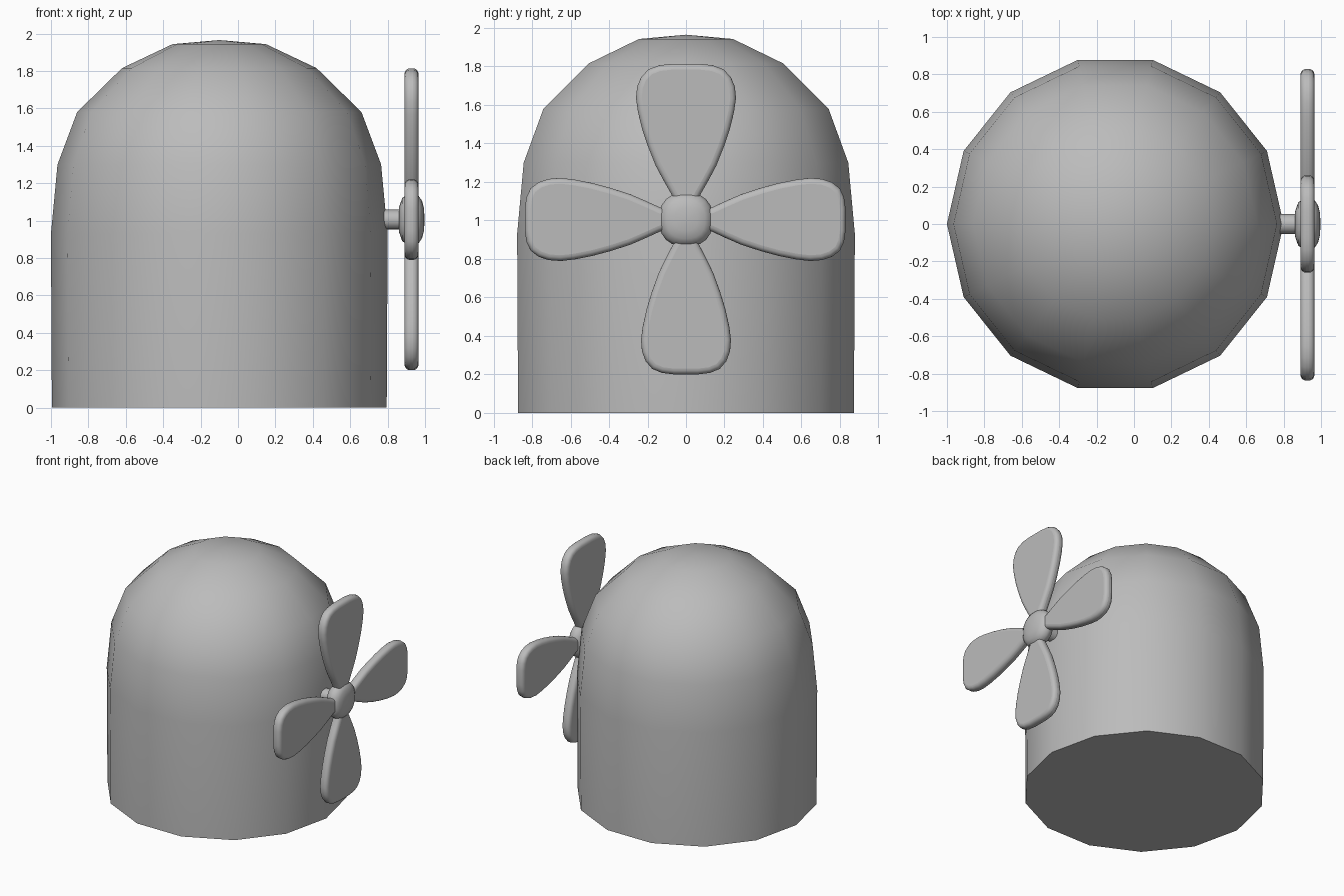
import bpy, bmesh, math
from mathutils import Matrix, Vector

cube = bpy.data.objects.get("Cube")
if cube:
    bpy.data.objects.remove(cube, do_unlink=True)

grey = bpy.data.materials.new("plain_grey")
grey.use_nodes = True
GREY = (0.5, 0.5, 0.5, 1)
grey.diffuse_color = GREY
grey.node_tree.nodes["Principled BSDF"].inputs["Base Color"].default_value = GREY


def finish(bm, name, bevel=0, angle=50):
    """Turn a bmesh into a smooth-shaded grey object."""
    bmesh.ops.recalc_face_normals(bm, faces=bm.faces)
    mesh = bpy.data.meshes.new(name)
    bm.to_mesh(mesh)
    bm.free()
    obj = bpy.data.objects.new(name, mesh)
    bpy.context.collection.objects.link(obj)
    mesh.materials.append(grey)
    if bevel:
        mod = obj.modifiers.new("rounded_rim", 'BEVEL')
        mod.width = bevel
        mod.segments = 4
        mod.limit_method = 'ANGLE'
        mod.angle_limit = math.radians(60)
    bpy.ops.object.select_all(action='DESELECT')
    obj.select_set(True)
    bpy.context.view_layer.objects.active = obj
    bpy.ops.object.shade_smooth_by_angle(angle=math.radians(angle))
    return obj


def lathe(name, profile, sides, matrix, power=2.0):
    """Revolve (radius, height) pairs; power above 2 squares the section."""
    bm = bmesh.new()
    rings = []
    for r, h in profile:
        ring = []
        for i in range(sides if r else 1):
            a = 2 * math.pi * i / sides
            c, s = math.cos(a), math.sin(a)
            k = r / (abs(c) ** power + abs(s) ** power) ** (1 / power)
            ring.append(bm.verts.new(matrix @ Vector((k * c, k * s, h))))
        rings.append(ring)
    for low, high in zip(rings, rings[1:]):
        for i in range(sides):
            j = (i + 1) % sides
            if len(high) == 1:
                bm.faces.new((low[i], low[j], high[0]))
            else:
                bm.faces.new((low[i], low[j], high[j], high[i]))
    bm.faces.new(rings[0][::-1])
    if len(rings[-1]) > 1:
        bm.faces.new(rings[-1])
    return finish(bm, name)


# Domed body
lathe("domed_body",
      [(0.895, 0), (0.9, 0.93), (0.865, 1.3), (0.76, 1.58),
       (0.52, 1.815), (0.25, 1.943), (0, 1.965)],
      14, Matrix.Translation((-0.1, 0, 0)))

# Shaft and hub, lying along x
AXIS_Z = 1.005
along_x = Matrix.Translation((0, 0, AXIS_Z)) @ Matrix.Rotation(math.pi / 2, 4, 'Y')
lathe("shaft", [(0.053, 0.74), (0.053, 0.88)], 16, along_x)
lathe("hub", [(0.07, 0.862), (0.115, 0.878), (0.138, 0.91), (0.14, 0.935),
              (0.128, 0.965), (0.1, 0.984), (0.06, 0.994), (0, 0.998)],
      24, along_x, 2.4)

# Blade half outline: (half width, distance from the hub centre)
HALF = [(0.055, 0.08), (0.075, 0.13), (0.115, 0.2), (0.158, 0.28), (0.198, 0.38),
        (0.228, 0.47), (0.25, 0.56), (0.26, 0.63), (0.254, 0.69), (0.233, 0.74),
        (0.195, 0.78), (0.14, 0.801), (0.07, 0.809)]
X_BACK, X_FRONT = 0.89, 0.965


def blade(name, turn, width, length):
    """One rounded paddle, turned about the hub axis."""
    bm = bmesh.new()
    outline = HALF + [(-w, d) for w, d in reversed(HALF)]
    spin = Matrix.Translation((0, 0, AXIS_Z)) @ Matrix.Rotation(math.radians(turn), 4, 'X')
    verts = [bm.verts.new(spin @ Vector((X_BACK, w * width, d * length))) for w, d in outline]
    face = bm.faces.new(verts)
    out = bmesh.ops.extrude_face_region(bm, geom=[face], use_keep_orig=True)
    moved = [v for v in out["geom"] if isinstance(v, bmesh.types.BMVert)]
    bmesh.ops.translate(bm, verts=moved, vec=(X_FRONT - X_BACK, 0, 0))
    finish(bm, name, bevel=0.03)


blade("top_blade", 0, 1.0, 1.0)
blade("front_blade", 90, 0.83, 1.035)
blade("bottom_blade", 180, 0.9, 0.995)
blade("back_blade", 270, 0.83, 1.025)
